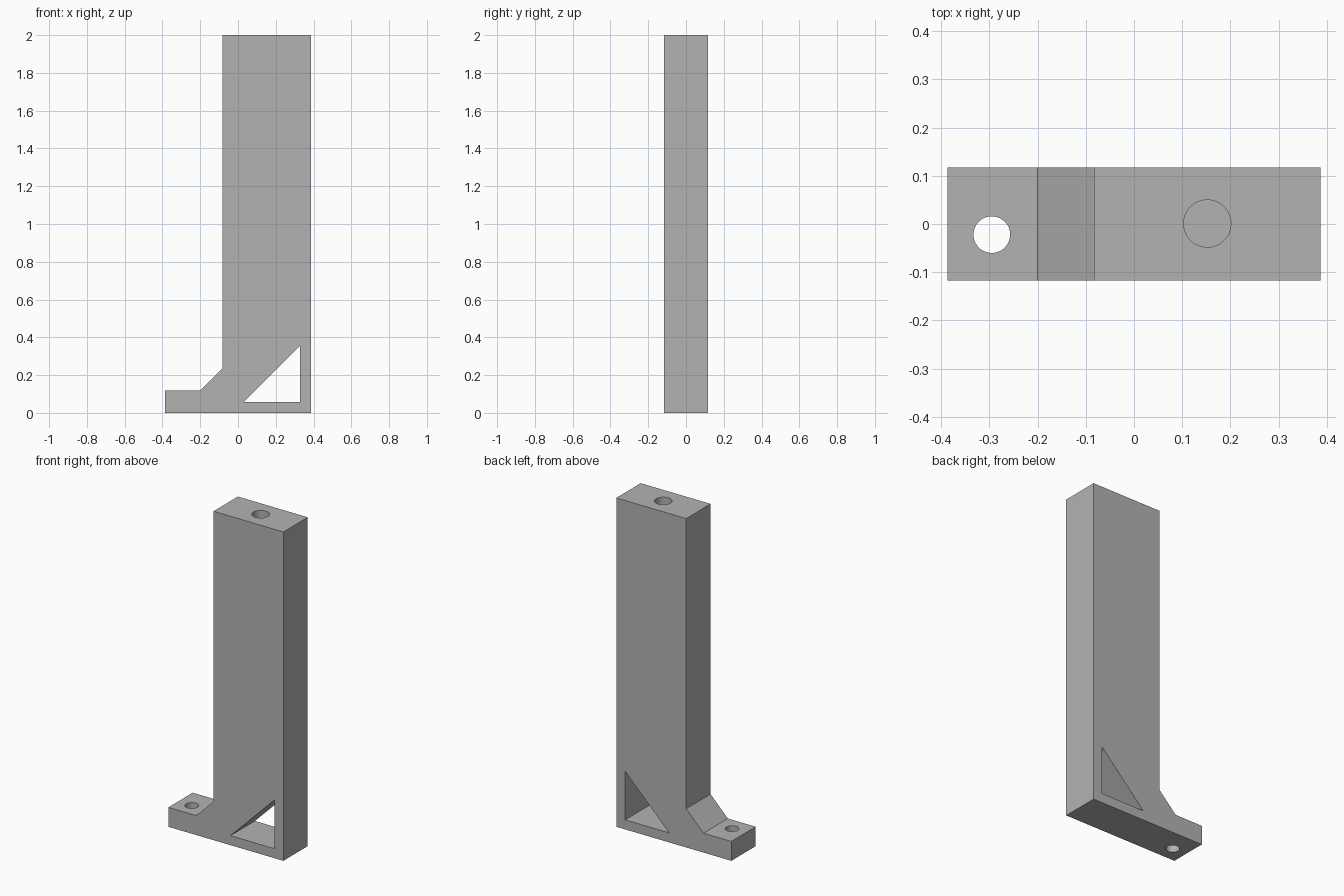
import bpy
import bmesh

if "Cube" in bpy.data.objects:
    bpy.data.objects.remove(bpy.data.objects["Cube"], do_unlink=True)

HALF_DEPTH = 0.117

grey = bpy.data.materials.new("plain_grey")
grey.use_nodes = True
grey.diffuse_color = (0.45, 0.45, 0.45, 1)
grey.node_tree.nodes["Principled BSDF"].inputs["Base Color"].default_value = grey.diffuse_color


def prism(name, profile, half_depth):
    """Extrude an x-z outline along y."""
    bm = bmesh.new()
    face = bm.faces.new([bm.verts.new((x, -half_depth, z)) for x, z in profile])
    ext = bmesh.ops.extrude_face_region(bm, geom=[face])
    verts = [v for v in ext["geom"] if isinstance(v, bmesh.types.BMVert)]
    bmesh.ops.translate(bm, vec=(0, 2 * half_depth, 0), verts=verts)
    bmesh.ops.recalc_face_normals(bm, faces=bm.faces)
    mesh = bpy.data.meshes.new(name)
    bm.to_mesh(mesh)
    bm.free()
    mesh.materials.append(grey)
    obj = bpy.data.objects.new(name, mesh)
    bpy.context.collection.objects.link(obj)
    return obj


def drill(name, x, y, radius, bottom, top):
    """Vertical cylinder used as a hole cutter."""
    bpy.ops.mesh.primitive_cylinder_add(
        vertices=48, radius=radius, depth=top - bottom, location=(x, y, (top + bottom) / 2))
    obj = bpy.context.object
    obj.name = name
    obj.data.materials.append(grey)
    return obj


# Upright post with a chamfered mounting foot
post = prism("bracket_post", [
    (-0.387, 0), (0.387, 0), (0.387, 2), (-0.083, 2),
    (-0.083, 0.235), (-0.2, 0.118), (-0.387, 0.118)], HALF_DEPTH)

# Triangular window, screw hole through the foot, blind hole in the top
cutters = [
    prism("window_cutter", [(0.032, 0.058), (0.327, 0.058), (0.327, 0.353)], HALF_DEPTH + 0.1),
    drill("foot_hole_cutter", -0.295, -0.022, 0.038, -0.1, 0.3),
    drill("top_hole_cutter", 0.152, 0.001, 0.049, 1.6, 2.1),
]

bpy.ops.object.select_all(action="DESELECT")
bpy.context.view_layer.objects.active = post
post.select_set(True)
for cutter in cutters:
    cutter.hide_render = True
    mod = post.modifiers.new(cutter.name, "BOOLEAN")
    mod.operation = "DIFFERENCE"
    mod.solver = "EXACT"
    mod.object = cutter
    bpy.ops.object.modifier_apply(modifier=mod.name)
    bpy.data.objects.remove(cutter, do_unlink=True)

# Round hole walls, crisp edges elsewhere
bpy.ops.object.shade_smooth_by_angle(angle=0.5)
